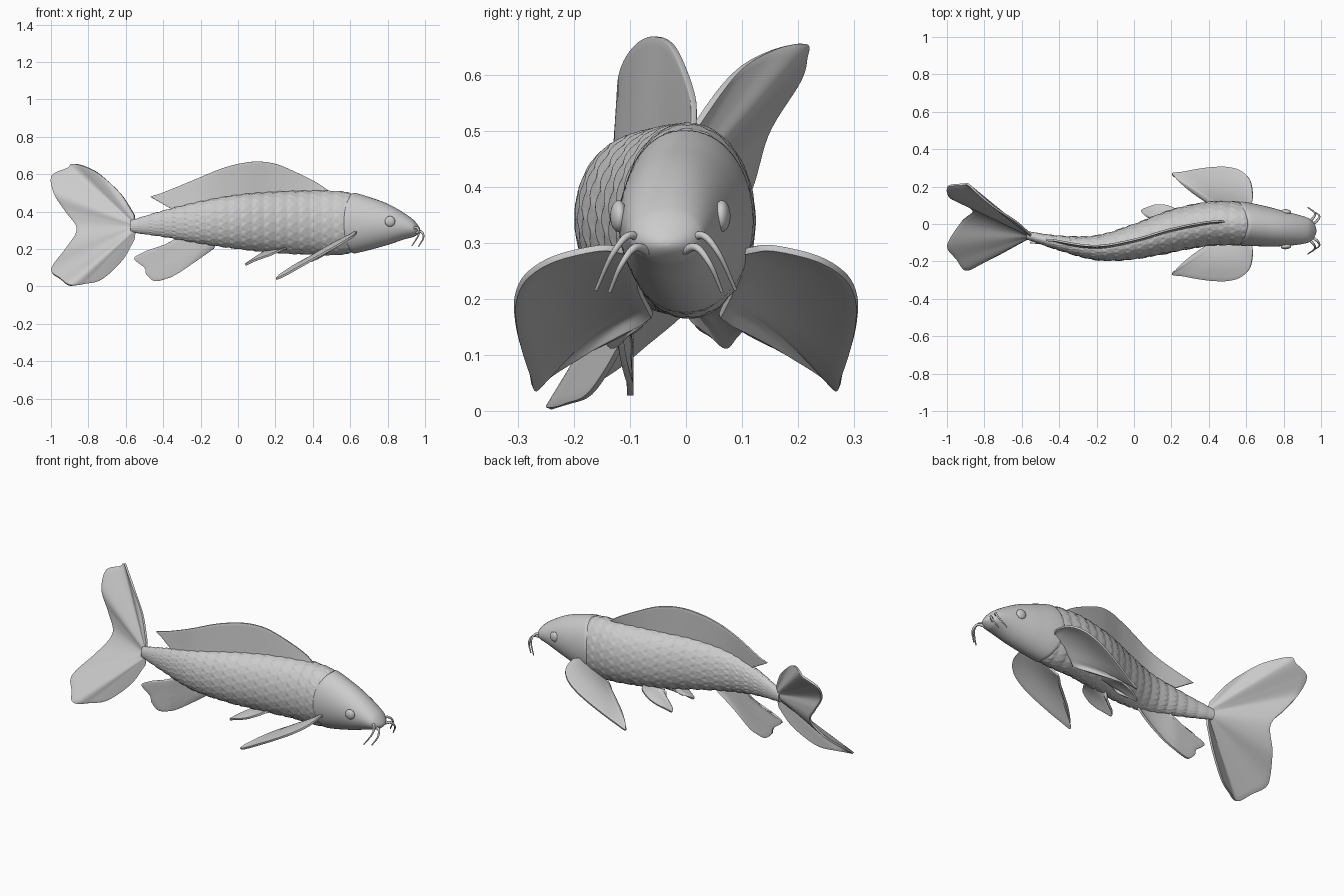
import bpy, bmesh, math
from mathutils import Vector

if "Cube" in bpy.data.objects:
    bpy.data.objects.remove(bpy.data.objects["Cube"])

# Body stations: x, centre y, half width, bottom z, top z
ST = [(-.575, -.06, .022, .289, .353), (-.4, -.102, .040, .265, .406),
      (-.2, -.127, .067, .229, .455), (0, -.094, .095, .200, .490),
      (.2, -.037, .115, .179, .507), (.4, .001, .119, .169, .513),
      (.5, .004, .118, .167, .512), (.6, .0, .115, .175, .503),
      (.7, -.012, .108, .195, .478), (.8, -.024, .094, .222, .442),
      (.9, -.032, .075, .255, .385), (.975, -.036, .052, .272, .328)]


def station(x):
    """Smooth interpolation of the station table at x."""
    i = 0
    while i < len(ST) - 2 and x > ST[i + 1][0]:
        i += 1

    def slope(j, k):
        a, b = max(j - 1, 0), min(j + 1, len(ST) - 1)
        return (ST[b][k] - ST[a][k]) / (ST[b][0] - ST[a][0])
    h = ST[i + 1][0] - ST[i][0]
    t = (x - ST[i][0]) / h
    out = []
    for k in range(1, 5):
        p, q, m, n = ST[i][k], ST[i + 1][k], slope(i, k) * h, slope(i + 1, k) * h
        out.append(p * (2*t**3 - 3*t*t + 1) + m * (t**3 - 2*t*t + t)
                   + q * (3*t*t - 2*t**3) + n * (t**3 - t*t))
    return out


def skin(x, a, grow=0.0, k=1.0):
    y, w, lo, hi = station(x)
    h = (hi - lo) / 2
    return Vector((x, y + (w * k + grow) * math.cos(a),
                   (lo + hi) / 2 + (h * k + grow) * math.sin(a)))


def make(name, verts, faces, angle=70):
    me = bpy.data.meshes.new(name)
    bm = bmesh.new()
    vs = [bm.verts.new(v) for v in verts]
    for f in faces:
        bm.faces.new([vs[i] for i in f])
    bmesh.ops.remove_doubles(bm, verts=bm.verts, dist=1e-5)
    bmesh.ops.recalc_face_normals(bm, faces=bm.faces)
    bm.to_mesh(me)
    bm.free()
    ob = bpy.data.objects.new(name, me)
    bpy.context.collection.objects.link(ob)
    smooth(ob, angle)
    return ob


def smooth(ob, angle=60):
    bpy.ops.object.select_all(action='DESELECT')
    ob.select_set(True)
    bpy.context.view_layer.objects.active = ob
    bpy.ops.object.shade_smooth_by_angle(angle=math.radians(angle))


def tube(name, rings):
    n, m = len(rings), len(rings[0])
    faces = [(i*m + j, i*m + (j+1) % m, (i+1)*m + (j+1) % m, (i+1)*m + j)
             for i in range(n - 1) for j in range(m)]
    faces += [tuple(range(m)), tuple(range((n-1)*m, n*m))]
    return make(name, [v for r in rings for v in r], faces)


def scale_height(x, a):
    """Soft overlapping staggered scales, raised towards each rear edge."""
    w, v = (.68 - x) / .062, a / (2 * math.pi) * 20

    def edge(k):
        s = 2 * ((v + .5 * (k % 2)) % 1) - 1
        return k + .5 * math.cos(s * math.pi / 2)
    k = math.floor(w) - 1
    while edge(k + 1) <= w:
        k += 1
    t = (w - edge(k)) / max(edge(k + 1) - edge(k), .3)
    h = .5 + .5 * math.cos(math.pi * t / .4) if t < .4 else (t - .4) / .6
    return (min(h, 1) - .6) * .0042


# Scaled body
N, M = 260, 140
rings = []
for i in range(N):
    x = -.575 + 1.235 * i / (N - 1)
    fade = min(1, (x + .575) / .3 + .2)
    sink = -.012 * max(0, min(1, (x - .58) / .05))
    rings.append([skin(x, 2*math.pi*j/M, scale_height(x, 2*math.pi*j/M) * fade + sink)
                  for j in range(M)])
tube("body", rings)

# Smooth head with a gill cover edge and rounded snout
rings = []
for i in range(50):
    t = math.sin(i / 49 * math.pi / 2)
    ring = []
    for j in range(64):
        a = 2 * math.pi * j / 64
        back = .61 - .05 * abs(math.cos(a)) ** 1.5
        x = back + (.9745 - back) * t
        k = math.sqrt(max(.0004, 1 - ((x - .93) / .045) ** 2)) if x > .93 else 1
        lip = .0025 * max(0, 1 - (x - back) / .12) - (.008 if i == 0 else 0)
        ring.append(skin(x, a, lip, k))
    rings.append(ring)
tube("head", rings)

# Eyes
for side, nm in ((1, "left"), (-1, "right")):
    bpy.ops.mesh.primitive_uv_sphere_add(segments=32, ring_count=16, radius=1,
                                         location=(.813, -.028 + side * .092, .348))
    eye = bpy.context.object
    eye.name = nm + "_eye"
    eye.scale = (.028, .015, .028)
    eye.rotation_euler.z = -side * .1
    smooth(eye)


def spline(pts, n):
    """Catmull-Rom curve through pts, sampled n times."""
    P = [Vector(p) for p in pts]
    P = [2*P[0] - P[1]] + P + [2*P[-1] - P[-2]]
    out = []
    for s in range(n):
        u = s / (n - 1) * (len(P) - 3)
        i = min(int(u), len(P) - 4)
        t = u - i
        a, b, c, d = P[i:i + 4]
        out.append(.5 * (2*b + (c - a)*t + (2*a - 5*b + 4*c - d)*t*t
                         + (3*b - a - 3*c + d)*t**3))
    return out


def fin(name, base, rim, follow=None, camber=0, thick=.011, n=56, m=12):
    """Thin sheet swept from a base line to its rim."""
    B, R = spline(base, n), spline(rim, n)
    verts = []
    for i, (b, r) in enumerate(zip(B, R)):
        for j in range(m):
            t = j / (m - 1)
            p = b.lerp(r, t)
            p.z += camber * math.sin(math.pi * t) * math.sin(math.pi * i / (n - 1))
            if follow is not None:
                p.y = station(max(p.x, follow))[0] + .01 * t
            verts.append(p)
    faces = [(i*m + j, (i+1)*m + j, (i+1)*m + j + 1, i*m + j + 1)
             for i in range(n - 1) for j in range(m - 1)]
    ob = make(name, verts, faces, 180)
    so = ob.modifiers.new("thickness", 'SOLIDIFY')
    so.thickness, so.offset = thick, 0
    be = ob.modifiers.new("soft_edge", 'BEVEL')
    be.width, be.segments, be.limit_method = .004, 2, 'ANGLE'
    be.angle_limit = math.radians(60)
    return ob


# Dorsal and anal fins follow the bend of the body
fin("dorsal_fin",
    [(.47, 0, .495), (.3, 0, .495), (.1, 0, .485), (-.1, 0, .46), (-.34, 0, .405)],
    [(.485, 0, .51), (.42, 0, .555), (.3, 0, .615), (.2, 0, .655), (.1, 0, .668),
     (0, 0, .655), (-.1, 0, .626), (-.23, 0, .572), (-.39, 0, .506), (-.47, 0, .48)],
    follow=-.43)
fin("anal_fin", [(-.12, 0, .23), (-.2, 0, .245), (-.32, 0, .265)],
    [(-.13, 0, .205), (-.22, 0, .14), (-.33, 0, .065), (-.4, 0, .036), (-.45, 0, .03),
     (-.49, 0, .065), (-.5, 0, .1), (-.555, 0, .148), (-.51, 0, .178), (-.42, 0, .205),
     (-.33, 0, .25)], follow=-.36)

# Twisted forked tail
fin("tail_fin", [(-.55, -.065, .35), (-.55, -.065, .32), (-.55, -.065, .29)],
    [(-.555, -.055, .385), (-.63, .012, .50), (-.74, .085, .60), (-.82, .15, .642),
     (-.885, .21, .655), (-.91, .212, .632), (-.995, .2, .59), (-.985, .145, .5),
     (-.92, .115, .4), (-.86, .07, .305), (-.92, .015, .2), (-.985, -.08, .115),
     (-.995, -.13, .075), (-.95, -.185, .042), (-.9, -.245, .007), (-.82, -.21, .014),
     (-.73, -.165, .038), (-.62, -.105, .14), (-.555, -.07, .25)], n=110, m=16)

# Paired fins, mirrored across a centre plane
PAIRED = {
    "pectoral_fin": (0, [(.61, .085, .28), (.53, .085, .225), (.46, .06, .17)],
                     [(.63, .115, .287), (.635, .155, .291), (.62, .235, .272),
                      (.57, .285, .24), (.5, .304, .2), (.42, .303, .155),
                      (.34, .293, .11), (.26, .278, .065), (.205, .27, .04),
                      (.225, .245, .062), (.3, .18, .10), (.40, .11, .137), (.44, .075, .158)]),
    "pelvic_fin": (-.03, [(.26, .05, .2), (.2, .045, .195), (.14, .03, .195)],
                   [(.255, .07, .205), (.23, .108, .195), (.175, .13, .17),
                    (.12, .133, .15), (.075, .12, .133), (.04, .103, .116),
                    (.06, .078, .13), (.11, .05, .15), (.13, .03, .18)])}
BARBELS = {
    "outer_barbel": [(.915, .035, .298), (.955, .065, .314), (.967, .095, .28), (.93, .124, .217)],
    "inner_barbel": [(.945, .03, .285), (.98, .055, .292), (.991, .08, .26), (.965, .1, .213)]}
for side, nm in ((1, "left_"), (-1, "right_")):
    for part, (cy, base, rim) in PAIRED.items():
        flip = [[(x, cy + side * y, z) for x, y, z in c] for c in (base, rim)]
        fin(nm + part, *flip, camber=.02 if part[1] == "e" and cy == 0 else .008)
    # Tapered whiskers beside the mouth
    for part, pts in BARBELS.items():
        cu = bpy.data.curves.new(nm + part, 'CURVE')
        cu.dimensions, cu.bevel_depth, cu.bevel_resolution = '3D', .0085, 3
        cu.use_fill_caps = True
        path = spline([(x, -.036 + side * y, z) for x, y, z in pts], 20)
        sp = cu.splines.new('POLY')
        sp.points.add(len(path) - 1)
        for i, p in enumerate(path):
            sp.points[i].co = (*p, 1)
            sp.points[i].radius = 1 - .65 * i / 19
        sp.use_smooth = True
        bpy.context.collection.objects.link(bpy.data.objects.new(nm + part, cu))
